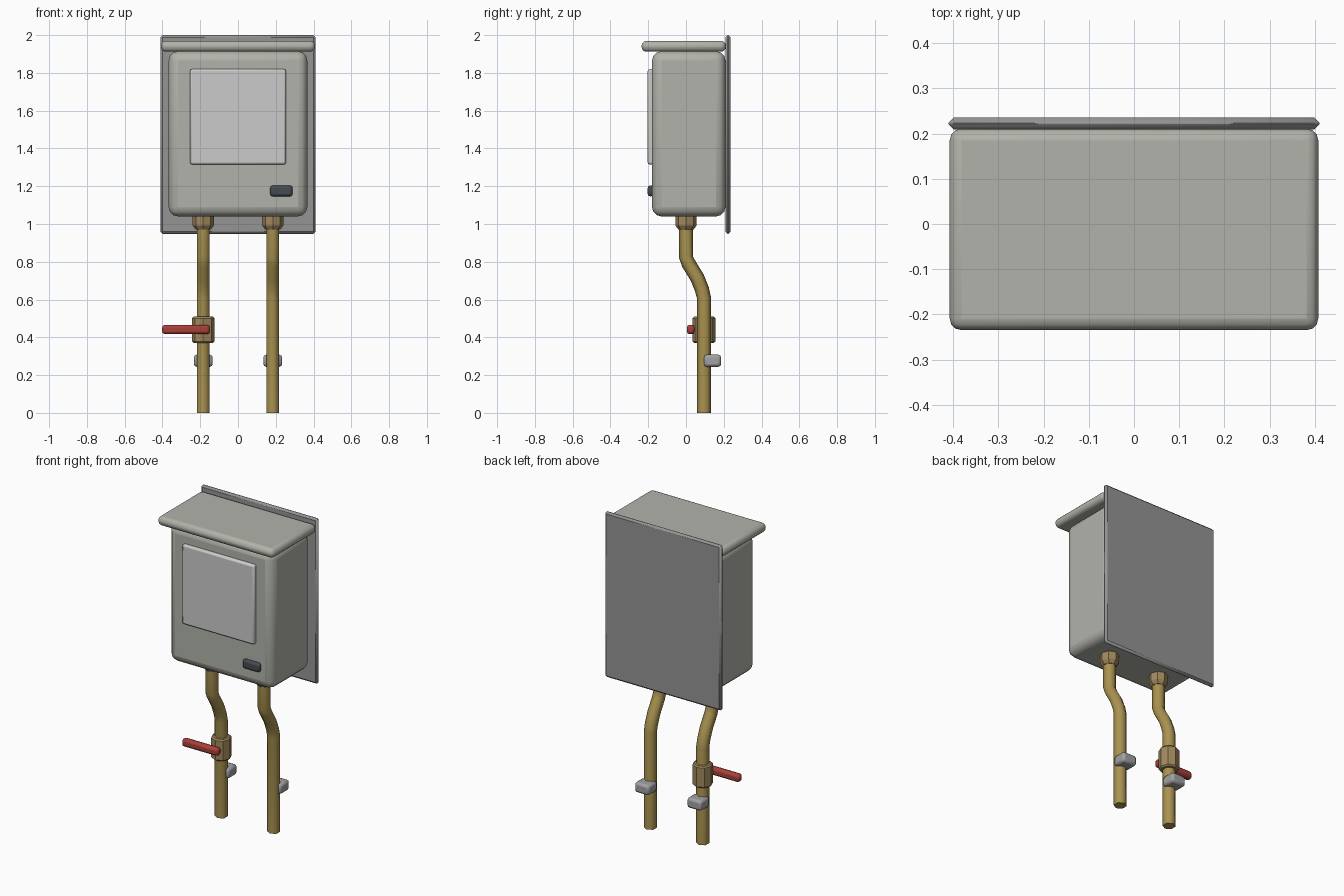
import bpy, bmesh, math
from mathutils import Vector

if "Cube" in bpy.data.objects:
    bpy.data.objects.remove(bpy.data.objects["Cube"])


def material(name, r, g, b):
    m = bpy.data.materials.new(name)
    m.diffuse_color = (r, g, b, 1)
    m.use_nodes = True
    m.node_tree.nodes["Principled BSDF"].inputs["Base Color"].default_value = m.diffuse_color
    return m


casing = material("casing", 0.44, 0.45, 0.40)
plate_grey = material("plate_grey", 0.30, 0.30, 0.30)
panel_grey = material("panel_grey", 0.62, 0.62, 0.63)
dark = material("dark", 0.06, 0.07, 0.08)
brass = material("brass", 0.40, 0.29, 0.08)
bronze = material("bronze", 0.36, 0.25, 0.11)
red = material("red", 0.40, 0.05, 0.04)
clip_grey = material("clip_grey", 0.36, 0.36, 0.37)


def finish(name, bm, mat, bevel=0, segments=1, angle=30):
    bmesh.ops.recalc_face_normals(bm, faces=bm.faces)
    me = bpy.data.meshes.new(name)
    bm.to_mesh(me)
    bm.free()
    ob = bpy.data.objects.new(name, me)
    bpy.context.collection.objects.link(ob)
    me.materials.append(mat)
    if bevel:
        mod = ob.modifiers.new("Bevel", 'BEVEL')
        mod.width, mod.segments, mod.limit_method = bevel, segments, 'ANGLE'
    bpy.ops.object.select_all(action='DESELECT')
    ob.select_set(True)
    bpy.context.view_layer.objects.active = ob
    bpy.ops.object.shade_smooth_by_angle(angle=math.radians(angle))
    return ob


def box(name, x, y, z, mat, bevel, segments=2):
    """Bevelled box from (min, max) ranges on each axis."""
    bm = bmesh.new()
    bmesh.ops.create_cube(bm, size=1)
    for v in bm.verts:
        v.co = [(a + b) / 2 + c * (b - a) for (a, b), c in zip((x, y, z), v.co)]
    return finish(name, bm, mat, bevel, segments)


def sweep(name, x, rings, sides, mat, angle=65):
    """Upright tube through rings of (y, z, radius), with a corner facing -y."""
    bm = bmesh.new()
    loops = []
    for i, (y, z, r) in enumerate(rings):
        a, b = rings[max(i - 1, 0)], rings[min(i + 1, len(rings) - 1)]
        d = Vector((0, b[0] - a[0], b[1] - a[1])).normalized()
        side = Vector((0, d.z, -d.y))
        loop = []
        for k in range(sides):
            t = 2 * math.pi * k / sides
            p = Vector((x, y, z)) + side * r * math.cos(t)
            p.x += r * math.sin(t)
            loop.append(bm.verts.new(p))
        loops.append(loop)
    for lo, hi in zip(loops, loops[1:]):
        for k in range(sides):
            n = (k + 1) % sides
            bm.faces.new((lo[k], lo[n], hi[n], hi[k]))
    bm.faces.new(loops[0])
    bm.faces.new(loops[-1])
    return finish(name, bm, mat, angle=angle)


# Cabinet: back plate, casing, lid, window panel, display
box("back_plate", (-0.411, 0.411), (0.209, 0.236), (0.948, 2.0), plate_grey, 0.012, 1)
box("casing", (-0.367, 0.367), (-0.18, 0.209), (1.04, 1.915), casing, 0.05, 3)
box("lid", (-0.408, 0.408), (-0.235, 0.211), (1.912, 1.97), casing, 0.026, 3)
box("front_panel", (-0.254, 0.254), (-0.203, -0.17), (1.315, 1.82), panel_grey, 0.011)
box("display", (0.17, 0.289), (-0.203, -0.17), (1.146, 1.204), dark, 0.014)

# Pipes with their nuts and wall clips, one on each side
R = 0.038
path = [(0.095, 0), (0.095, 0.61), (0.084, 0.655), (0.060, 0.715),
        (0.014, 0.79), (0.0, 0.825), (0.0, 1.06)]
for label, x in (("left", -0.184), ("right", 0.184)):
    sweep(label + "_pipe", x, [(y, z, R) for y, z in path], 6, brass)
    sweep(label + "_nut", x, [(0, 0.97, 0.04), (0, 0.992, 0.056), (0, 1.06, 0.056)],
          8, bronze, 30)
    box(label + "_clip", (x - 0.05, x + 0.05), (0.095, 0.186), (0.244, 0.308),
        clip_grey, 0.015)

# Shut-off valve with lever on the left pipe
sweep("valve", -0.184, [(0.095, 0.371, 0.052), (0.095, 0.379, 0.06),
                        (0.095, 0.501, 0.06), (0.095, 0.509, 0.052)], 8, bronze, 30)
box("valve_lever", (-0.402, -0.149), (0.004, 0.046), (0.417, 0.466), red, 0.015)
